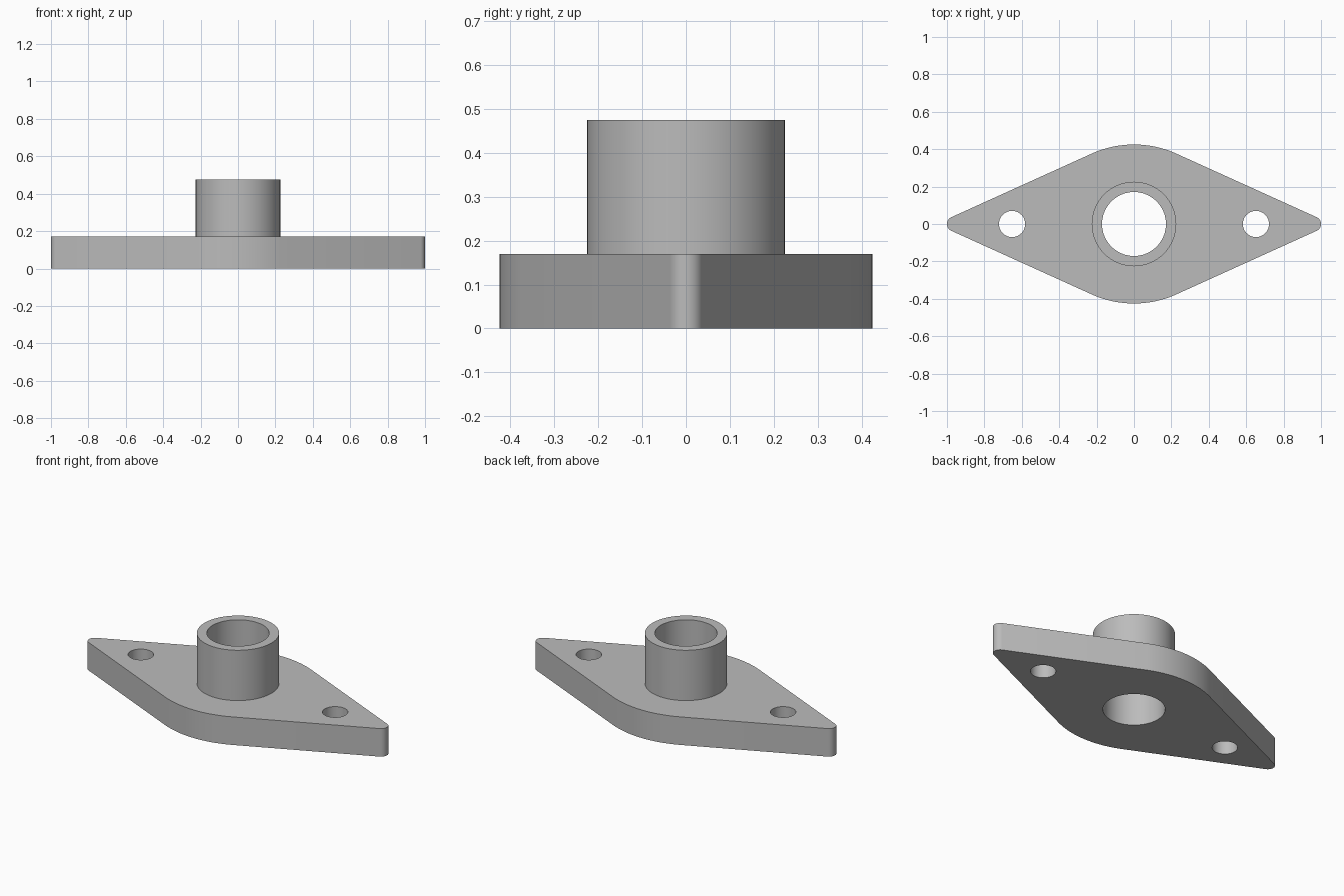
import bpy, bmesh
from math import sin, cos, pi, atan2, acos, hypot, radians

cube = bpy.data.objects.get("Cube")
if cube:
    bpy.data.objects.remove(cube)

# Dimensions
PLATE_H, TOP_H = 0.17, 0.475
SIDE_R, SIDE_Y = 0.55, 0.125      # broad arcs at front and back
TIP_R, TIP_X = 0.04, 0.96         # small rounded tips
BORE_R, SLEEVE_R = 0.171, 0.226
BOLT_R, BOLT_X = 0.07, 0.652
SEG = 96


def arc(cx, cy, r, start, end, steps):
    return [(cx + r * cos(start + (end - start) * i / steps),
             cy + r * sin(start + (end - start) * i / steps))
            for i in range(steps + 1)]


def circle(cx, r, steps):
    return arc(cx, 0, r, 0, 2 * pi, steps)[:-1]


def add_loop(bm, points):
    verts = [bm.verts.new((x, y, 0)) for x, y in points]
    edges = [bm.edges.new((v, verts[(i + 1) % len(verts)])) for i, v in enumerate(verts)]
    return verts, edges


def raise_faces(bm, faces, height):
    geom = bmesh.ops.extrude_face_region(bm, geom=faces)["geom"]
    verts = [g for g in geom if isinstance(g, bmesh.types.BMVert)]
    bmesh.ops.translate(bm, verts=verts, vec=(0, 0, height))
    return [g for g in geom if isinstance(g, bmesh.types.BMFace)]


# Diamond outline: four arcs joined by their common tangents
tangent = atan2(SIDE_Y, TIP_X) + acos((SIDE_R - TIP_R) / hypot(TIP_X, SIDE_Y))
outline = (arc(TIP_X, 0, TIP_R, -tangent, tangent, 12)
           + arc(0, -SIDE_Y, SIDE_R, tangent, pi - tangent, 24)
           + arc(-TIP_X, 0, TIP_R, pi - tangent, pi + tangent, 12)
           + arc(0, SIDE_Y, SIDE_R, pi + tangent, 2 * pi - tangent, 24))

bm = bmesh.new()
edges = add_loop(bm, outline)[1]
for side in (-1, 1):
    edges += add_loop(bm, circle(side * BOLT_X, BOLT_R, 48))[1]
outer, outer_edges = add_loop(bm, circle(0, SLEEVE_R, SEG))
inner, _ = add_loop(bm, circle(0, BORE_R, SEG))

# Flange face with bolt holes, and the ring under the sleeve
bmesh.ops.triangle_fill(bm, edges=edges + outer_edges, use_beauty=True, normal=(0, 0, 1))
for i in range(SEG):
    j = (i + 1) % SEG
    bm.faces.new((outer[i], outer[j], inner[j], inner[i]))

# Raise the whole plate, then the sleeve out of its ring
top = raise_faces(bm, bm.faces[:], PLATE_H)
ring = [f for f in top if all(v.co.xy.length < SLEEVE_R + 0.001 for v in f.verts)]
raise_faces(bm, ring, TOP_H - PLATE_H)
bmesh.ops.recalc_face_normals(bm, faces=bm.faces[:])

mesh = bpy.data.meshes.new("flange_with_sleeve")
bm.to_mesh(mesh)
bm.free()
flange = bpy.data.objects.new("flange_with_sleeve", mesh)
bpy.context.collection.objects.link(flange)

# Plain grey metal
grey = bpy.data.materials.new("plain_grey")
grey.use_nodes = True
colour = (0.5, 0.5, 0.5, 1)
grey.diffuse_color = colour
grey.node_tree.nodes["Principled BSDF"].inputs["Base Color"].default_value = colour
mesh.materials.append(grey)

# Smooth curved walls, crisp rims
bpy.ops.object.select_all(action="DESELECT")
flange.select_set(True)
bpy.context.view_layer.objects.active = flange
bpy.ops.object.shade_smooth_by_angle(angle=radians(30))
